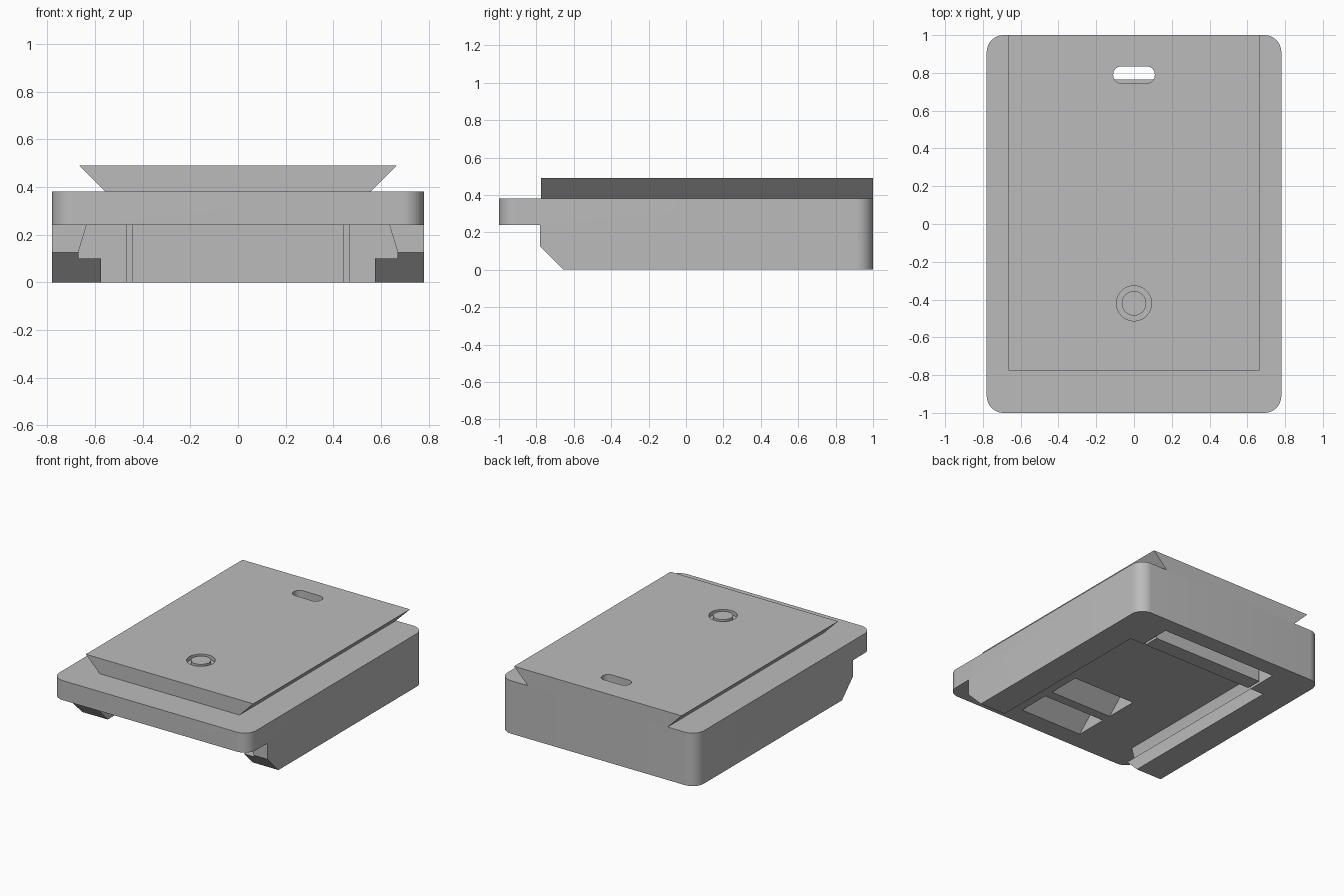
import bpy, math

cube = bpy.data.objects.get("Cube")
if cube:
    bpy.data.objects.remove(cube, do_unlink=True)

grey = bpy.data.materials.new("plain_grey")
grey.use_nodes = True
grey.diffuse_color = (0.5, 0.5, 0.5, 1)
grey.node_tree.nodes["Principled BSDF"].inputs["Base Color"].default_value = (0.5, 0.5, 0.5, 1)


def prism(name, outline, lo, hi, axis):
    """Extrude a 2D outline along x (yz outline), y (xz outline) or z (xy outline)."""
    place = {"x": lambda a, b, t: (t, a, b),
             "y": lambda a, b, t: (a, t, b),
             "z": lambda a, b, t: (a, b, t)}[axis]
    n = len(outline)
    verts = [place(a, b, t) for t in (lo, hi) for a, b in outline]
    faces = [list(range(n)), list(range(n, 2 * n))]
    faces += [[i, (i + 1) % n, n + (i + 1) % n, n + i] for i in range(n)]
    mesh = bpy.data.meshes.new(name)
    mesh.from_pydata(verts, [], faces)
    mesh.materials.append(grey)
    obj = bpy.data.objects.new(name, mesh)
    bpy.context.collection.objects.link(obj)
    # Consistent outward normals
    bpy.context.view_layer.objects.active = obj
    bpy.ops.object.select_all(action="DESELECT")
    obj.select_set(True)
    bpy.ops.object.mode_set(mode="EDIT")
    bpy.ops.mesh.select_all(action="SELECT")
    bpy.ops.mesh.normals_make_consistent(inside=False)
    bpy.ops.object.mode_set(mode="OBJECT")
    return obj


def rounded(w, d, r, cx=0, cy=0, steps=10):
    """Rounded rectangle with half sizes w and d."""
    pts = []
    for q, (sx, sy) in enumerate(((1, 1), (-1, 1), (-1, -1), (1, -1))):
        for i in range(steps + 1):
            a = (q + i / steps) * math.pi / 2
            pts.append((cx + sx * (w - r) + r * math.cos(a),
                        cy + sy * (d - r) + r * math.sin(a)))
    return pts


def circle(r, cx, cy, n=40):
    return [(cx + r * math.cos(2 * math.pi * i / n),
             cy + r * math.sin(2 * math.pi * i / n)) for i in range(n)]


def rect(x0, x1, y0, y1):
    return [(x0, y0), (x1, y0), (x1, y1), (x0, y1)]


def mirrored(half):
    return half + [(-a, b) for a, b in reversed(half)]


def cut(target, cutters):
    for c in cutters:
        mod = target.modifiers.new("cut", "BOOLEAN")
        mod.operation, mod.solver, mod.object = "DIFFERENCE", "EXACT", c
        bpy.context.view_layer.objects.active = target
        bpy.ops.object.modifier_apply(modifier=mod.name)


def smooth(obj):
    bpy.ops.object.select_all(action="DESELECT")
    obj.select_set(True)
    bpy.context.view_layer.objects.active = obj
    bpy.ops.object.shade_smooth_by_angle(angle=math.radians(25))


ROOF, DECK, TOP = 0.24, 0.38, 0.49

body = prism("body", rounded(0.78, 1, 0.09), 0, DECK, "z")
dovetail = prism("top_dovetail", mirrored([(0.555, DECK), (0.665, TOP)]), -0.775, 1, "y")

# Front overhang with the chamfered feet below it
undercut = prism("undercut", [(-1.2, -0.1), (-0.555, -0.1), (-0.78, 0.125),
                              (-0.78, ROOF), (-1.2, ROOF)], -1, 1, "x")
# Underside sliding channel
channel = prism("channel", mirrored([(0.575, -0.1), (0.575, 0.1), (0.67, 0.1),
                                     (0.67, 0.125), (0.635, ROOF)]), -1.1, 0.65, "y")
pocket = prism("pocket", rect(-0.465, 0.465, 0.6, 0.88), -0.1, ROOF, "z")
# V grooves in the channel roof
grooves = [prism("groove", [(y - 0.12, ROOF), (y - 0.14, 0.2), (y + 0.14, 0.2),
                            (y + 0.12, ROOF), (y, 0.35)], -0.25, 0.25, "x")
           for y in (-0.43, -0.74)]
strap_hole = prism("strap_hole", rounded(0.11, 0.045, 0.044, 0, 0.79), 0.1, 0.6, "z")
button_hole = prism("button_hole", circle(0.093, 0, -0.42), TOP - 0.03, 0.6, "z")

cut(body, [undercut, channel, pocket, *grooves, strap_hole])
cut(dovetail, [strap_hole, button_hole])
for helper in (undercut, channel, pocket, *grooves, strap_hole, button_hole):
    bpy.data.objects.remove(helper, do_unlink=True)

# Latch bar at the end of the channel and the round button on top
latch = prism("latch_bar", rect(-0.445, 0.445, 0.65, 0.765), 0, ROOF, "z")
button = prism("button", circle(0.065, 0, -0.42), TOP - 0.03, TOP, "z")

for part in (body, dovetail, button):
    smooth(part)
